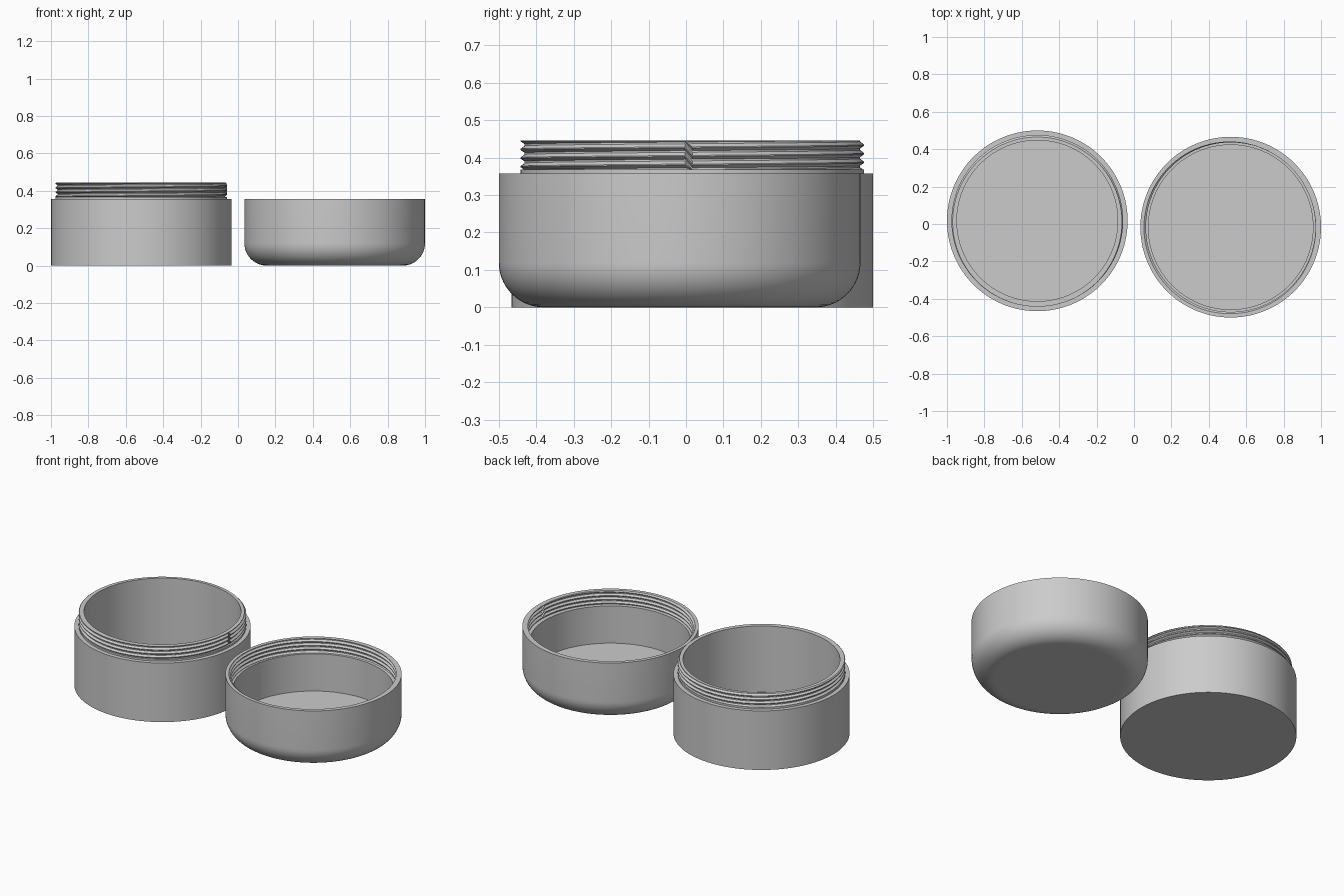
import bpy, bmesh, math

if "Cube" in bpy.data.objects:
    bpy.data.objects.remove(bpy.data.objects["Cube"])

SEG = 144       # columns around each shell
PITCH = 0.023   # rise of the thread per turn

grey = bpy.data.materials.new("plain grey")
grey.diffuse_color = (0.6, 0.6, 0.6, 1)
grey.use_nodes = True
grey.node_tree.nodes["Principled BSDF"].inputs["Base Color"].default_value = grey.diffuse_color


def thread(turn, lo, hi, root, crest):
    """Thread profile (radius, z) at one column, rising one pitch per turn."""
    # one tooth: flat root, flank, narrow crest, flank
    tooth = [(0.0, 0), (0.2, 0), (0.52, 1), (0.64, 1), (1.0, 0)]

    def radius(z):
        phase = ((z - lo) / PITCH - turn) % 1.0
        for (a, ha), (b, hb) in zip(tooth, tooth[1:]):
            if phase <= b:
                h = ha + (hb - ha) * (phase - a) / (b - a)
                return root + (crest - root) * h

    points = [(radius(lo), lo)]
    for k in range(-1, math.ceil((hi - lo) / PITCH) + 1):
        for p, _ in tooth[:-1]:
            z = min(max(lo + PITCH * (k + turn + p), lo), hi)
            points.append((radius(z), z))
    return points + [(radius(hi), hi)]


def lathe(name, profile, centre):
    """Revolve a profile that may change with the angle; cap both ends."""
    bm = bmesh.new()
    cols = []
    for i in range(SEG):
        a = 2 * math.pi * i / SEG
        cols.append([bm.verts.new((r * math.cos(a), r * math.sin(a), z))
                     for r, z in profile(i / SEG)])
    for i in range(SEG):
        c, d = cols[i], cols[(i + 1) % SEG]
        for j in range(len(c) - 1):
            bm.faces.new((c[j], d[j], d[j + 1], c[j + 1]))
    bm.faces.new([c[0] for c in reversed(cols)])
    bm.faces.new([c[-1] for c in cols])
    bmesh.ops.remove_doubles(bm, verts=bm.verts, dist=1e-5)
    bmesh.ops.dissolve_degenerate(bm, edges=bm.edges, dist=1e-6)
    bmesh.ops.recalc_face_normals(bm, faces=bm.faces)
    mesh = bpy.data.meshes.new(name)
    bm.to_mesh(mesh)
    bm.free()
    mesh.materials.append(grey)
    obj = bpy.data.objects.new(name, mesh)
    obj.location = (centre[0], centre[1], 0)
    bpy.context.collection.objects.link(obj)
    bpy.context.view_layer.objects.active = obj
    obj.select_set(True)
    bpy.ops.object.shade_smooth_by_angle(angle=math.radians(25))
    obj.select_set(False)
    return obj


def jar_profile(turn):
    # straight body, shoulder, collar, outer thread, rim, inside wall and floor
    return ([(0.483, 0), (0.483, 0.357), (0.459, 0.357), (0.459, 0.368)]
            + thread(turn, 0.368, 0.445, 0.448, 0.459)
            + [(0.43, 0.445), (0.43, 0.045)])


def lid_profile(turn):
    # rounded bottom edge, straight side, rim, inner thread, ledge, inside floor
    r = 0.12
    arc = [(0.363 + r * math.sin(t), r - r * math.cos(t))
           for t in (math.pi / 2 * k / 14 for k in range(15))]
    inner = thread(turn, 0.272, 0.357, 0.464, 0.453)
    return [(0.34, 0)] + arc + [(0.483, 0.357)] + inner[::-1] \
        + [(0.44, 0.272), (0.44, 0.047)]


lathe("jar_base", jar_profile, (-0.517, 0.017))
lathe("jar_lid", lid_profile, (0.517, -0.017))
